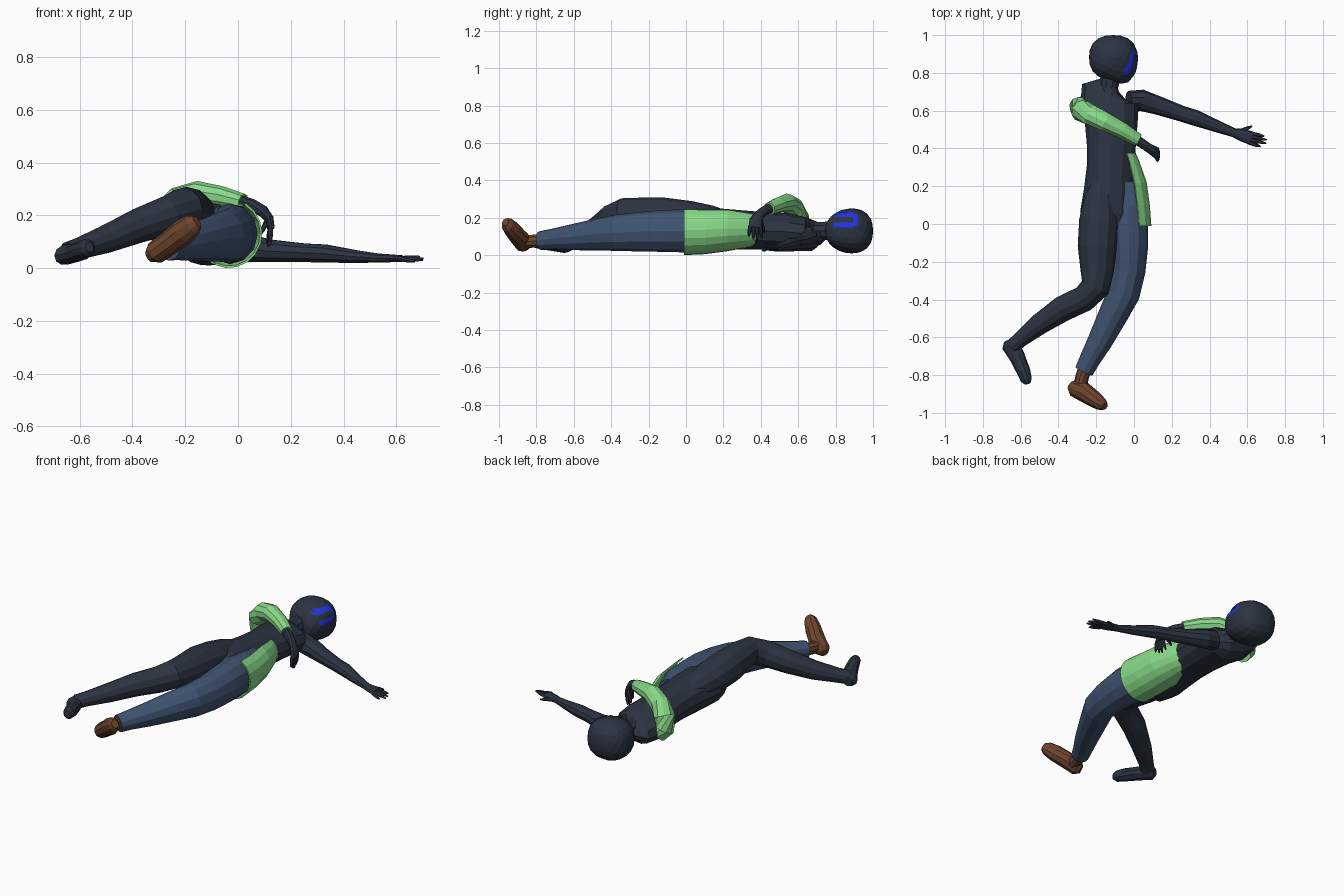
import bpy, bmesh, math
from mathutils import Vector
from mathutils.bvhtree import BVHTree


def mat(name, rgb):
    m = bpy.data.materials.new(name)
    m.diffuse_color = (*rgb, 1)
    return m


DARK = mat("dark slate", (0.025, 0.034, 0.054))
GREEN = mat("light green", (0.25, 0.70, 0.25))
DENIM = mat("denim blue", (0.050, 0.087, 0.165))
BROWN = mat("brown leather", (0.150, 0.058, 0.026))
BLUE = mat("bright blue", (0.016, 0.035, 0.75))


def finish(bm, name, material):
    bmesh.ops.recalc_face_normals(bm, faces=bm.faces)
    me = bpy.data.meshes.new(name)
    bm.to_mesh(me)
    me.materials.append(material)
    ob = bpy.data.objects.new(name, me)
    bpy.context.collection.objects.link(ob)
    return ob


def tube(name, material, secs, n=12, up=(0, 0, 1)):
    """Skin elliptical sections (x, y, z, half width, half height) along a path."""
    bm = bmesh.new()
    pts = [Vector(s[:3]) for s in secs]
    rings = []
    for i, s in enumerate(secs):
        t = (pts[min(i + 1, len(pts) - 1)] - pts[max(i - 1, 0)]).normalized()
        w = t.cross(Vector(up)).normalized()
        h = w.cross(t)
        rings.append([bm.verts.new(pts[i] + w * s[3] * math.cos(a) + h * s[4] * math.sin(a))
                      for a in (2 * math.pi * k / n for k in range(n))])
    for a, b in zip(rings, rings[1:]):
        for k in range(n):
            bm.faces.new((a[k], a[(k + 1) % n], b[(k + 1) % n], b[k]))
    bm.faces.new(rings[0])
    bm.faces.new(rings[-1])
    return finish(bm, name, material)


def fingers(prefix, root, tips, up):
    for i, (off, tip) in enumerate(tips):
        a, b = Vector(root) + Vector(off), Vector(tip)
        m = a.lerp(b, 0.6)
        tube(f"{prefix}_finger_{i + 1}", DARK,
             [(*a, .012, .011), (*m, .010, .009), (*b, .004, .004)], 6, up)


# Torso, lying on its back, shoulders across x
tube("torso", DARK, [
    (-.10, .71, .12, .09, .045), (-.125, .685, .115, .16, .07), (-.13, .63, .115, .155, .09),
    (-.12, .54, .125, .14, .10), (-.12, .42, .13, .13, .10), (-.125, .30, .135, .125, .105),
    (-.13, .18, .14, .135, .11), (-.14, .06, .145, .145, .11), (-.14, -.02, .14, .12, .095),
    (-.13, -.07, .13, .06, .05)])
tube("neck", DARK, [(-.13, .66, .125, .065, .06), (-.135, .72, .13, .05, .05),
                    (-.12, .80, .13, .055, .055)], 10)

# Head, slightly boxy, face turned to +x, with a jaw pulled forward and down
bm = bmesh.new()
bmesh.ops.create_icosphere(bm, subdivisions=3, radius=1)
for v in bm.verts:
    x, y, z = v.co / sum(abs(c) ** 2.4 for c in v.co) ** (1 / 2.4)
    if y < 0:
        j = min(max(x + .35, 0), 1)
        z *= 1 + .22 * j * y
        y *= 1 + .32 * j
    v.co = (-.11 + .128 * x, .882 + .118 * y, .13 + .12 * z)
head_tree = BVHTree.FromBMesh(bm)
finish(bm, "head", DARK)


# Face marks: thin plates wrapped onto the face
def face_plate(name, y0, y1, z0, z1):
    bm = bmesh.new()
    ny = max(2, round((y1 - y0) / .012))
    nz = max(2, round((z1 - z0) / .012))
    grid = []
    for i in range(ny + 1):
        row = []
        for j in range(nz + 1):
            o = Vector((1, y0 + (y1 - y0) * i / ny, z0 + (z1 - z0) * j / nz))
            hit, nor, _, _ = head_tree.ray_cast(o, Vector((-1, 0, 0)))
            if hit is None:
                hit, nor, _, _ = head_tree.find_nearest(Vector((-.03, o.y, o.z)))
            row.append(bm.verts.new(hit + nor * .004))
        grid.append(row)
    for i in range(ny):
        for j in range(nz):
            bm.faces.new((grid[i][j], grid[i + 1][j], grid[i + 1][j + 1], grid[i][j + 1]))
    finish(bm, name, BLUE)


face_plate("upper_face_stripe", .79, .895, .203, .227)
face_plate("lower_face_stripe", .79, .895, .148, .173)
face_plate("joining_face_stripe", .893, .915, .155, .22)

# Left arm, stretched out along the ground
tube("left_arm", DARK, [
    (-.03, .655, .095, .05, .06), (.04, .655, .075, .057, .055), (.12, .63, .065, .05, .045),
    (.25, .585, .058, .042, .037), (.33, .56, .055, .042, .036), (.45, .513, .043, .031, .025),
    (.53, .483, .038, .024, .018), (.57, .472, .037, .034, .016), (.62, .455, .036, .036, .013)], 10)
fingers("left", (.61, .457, .036), [
    ((0, .024, 0), (.69, .465, .043)), ((0, .008, 0), (.703, .445, .036)),
    ((0, -.01, 0), (.70, .427, .03)), ((0, -.026, 0), (.67, .41, .024)),
    ((-.045, .035, 0), (.625, .518, .03))], (0, 0, 1))

# Right arm, sleeved and folded over the chest
tube("right_sleeve", GREEN, [
    (-.255, .63, .10, .05, .05), (-.285, .615, .13, .062, .056), (-.275, .60, .20, .062, .058),
    (-.225, .575, .255, .057, .055), (-.15, .54, .28, .052, .05), (-.06, .495, .268, .044, .042),
    (.02, .445, .248, .036, .034)], 10, (.3, .15, 1))
tube("right_hand", DARK, [
    (0, .455, .252, .029, .027), (.06, .415, .235, .026, .024), (.095, .39, .215, .026, .022),
    (.12, .375, .185, .036, .016), (.125, .37, .15, .036, .014)], 10, (1, .1, .3))
fingers("right", (.124, .37, .155), [
    ((0, .026, 0), (.11, .405, .09)), ((0, .009, 0), (.115, .38, .08)),
    ((0, -.009, 0), (.12, .36, .085)), ((0, -.026, 0), (.125, .335, .10)),
    ((-.01, .03, .03), (.08, .42, .12))], (1, .1, .3))

# Right leg, bare and bent outward, resting on top
tube("right_leg", DARK, [
    (-.18, .24, .18, .04, .05), (-.18, .14, .18, .085, .085), (-.185, .02, .195, .105, .095),
    (-.195, -.12, .21, .103, .098), (-.195, -.25, .22, .088, .088), (-.205, -.335, .225, .078, .08),
    (-.265, -.395, .20, .07, .075), (-.38, -.45, .16, .068, .066), (-.50, -.53, .11, .056, .054),
    (-.60, -.61, .075, .042, .042), (-.645, -.65, .06, .04, .04)])
tube("right_foot", DARK, [
    (-.665, -.615, .048, .025, .025), (-.655, -.64, .05, .038, .048), (-.62, -.70, .057, .036, .043),
    (-.585, -.78, .07, .038, .036), (-.57, -.825, .077, .034, .03),
    (-.563, -.845, .08, .02, .016)], 10, (.85, .45, .3))

# Left leg in trousers
tube("left_trouser_leg", DENIM, [
    (-.05, .22, .13, .08, .09), (-.03, .10, .13, .105, .11), (-.03, 0, .13, .105, .115),
    (-.025, -.12, .13, .10, .112), (-.03, -.25, .125, .09, .105), (-.055, -.37, .12, .086, .097),
    (-.11, -.48, .11, .078, .085), (-.18, -.62, .095, .066, .068), (-.235, -.72, .085, .055, .055),
    (-.265, -.78, .078, .05, .05)])
tube("left_ankle", BROWN, [(-.255, -.75, .08, .036, .036), (-.275, -.81, .076, .036, .036),
                           (-.285, -.87, .07, .036, .036)], 10)
tube("left_shoe", BROWN, [
    (-.335, -.855, .045, .025, .026), (-.315, -.868, .057, .044, .046), (-.265, -.89, .092, .046, .052),
    (-.21, -.928, .135, .05, .044), (-.172, -.955, .164, .042, .034),
    (-.155, -.966, .177, .024, .02)], 10, (.35, .9, .2))

# Torn shirt hem: open shell around the front and underside of the waist
bm = bmesh.new()
secs = [(.375, -.085, .14, .09, .085), (.33, -.075, .14, .10, .095), (.22, -.062, .14, .125, .115),
        (.10, -.045, .132, .125, .123), (-.01, -.035, .132, .123, .128)]
rows = []
for y, cx, cz, rx, rz in secs:
    rows.append([bm.verts.new((cx + rx * math.cos(a), y, cz + rz * math.sin(a)))
                 for a in (math.radians(-115 + 175 * k / 9) for k in range(10))])
for a, b in zip(rows, rows[1:]):
    for k in range(9):
        bm.faces.new((a[k], b[k], b[k + 1], a[k + 1]))
hem = finish(bm, "shirt_hem", GREEN)
solid = hem.modifiers.new("cloth thickness", 'SOLIDIFY')
solid.thickness = .008
solid.offset = 0
